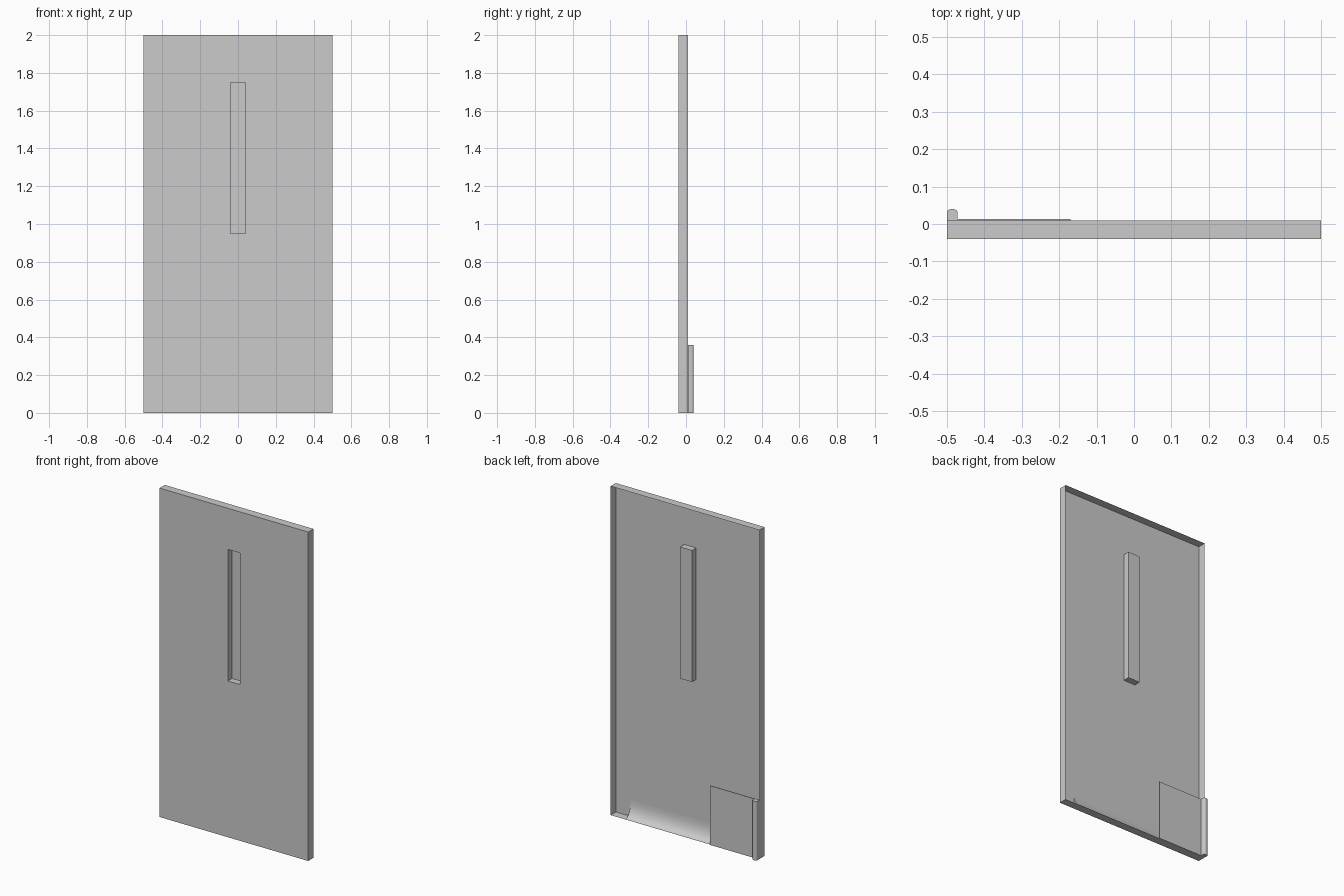
import bpy, bmesh, math

if "Cube" in bpy.data.objects:
    bpy.data.objects.remove(bpy.data.objects["Cube"])

FRONT, BACK = -0.04, 0.01


def make_object(name, bm):
    mesh = bpy.data.meshes.new(name)
    bm.normal_update()
    bm.to_mesh(mesh)
    bm.free()
    obj = bpy.data.objects.new(name, mesh)
    bpy.context.collection.objects.link(obj)
    return obj


def ring(bm, x, z0, z1, y):
    return [bm.verts.new(p) for p in ((-x, y, z0), (x, y, z0), (x, y, z1), (-x, y, z1))]


def bridge(bm, a, b):
    for i in range(4):
        j = (i + 1) % 4
        bm.faces.new((a[i], a[j], b[j], b[i]))


def extrude_profile(name, points, vector):
    bm = bmesh.new()
    a = [bm.verts.new(p) for p in points]
    b = [bm.verts.new([c + d for c, d in zip(p, vector)]) for p in points]
    bm.faces.new(a)
    bm.faces.new(b[::-1])
    for i in range(len(a)):
        j = (i + 1) % len(a)
        bm.faces.new((a[i], b[i], b[j], a[j]))
    bmesh.ops.recalc_face_normals(bm, faces=bm.faces)
    return make_object(name, bm)


# Thin shell panel, open at the back, with a recessed slot in its face
bm = bmesh.new()
rim = ring(bm, 0.5, 0, 2, BACK)
outer = ring(bm, 0.5, 0, 2, FRONT)
slot = ring(bm, 0.04, 0.95, 1.75, FRONT)
floor = ring(bm, 0.04, 0.95, 1.75, 0.0)
bridge(bm, rim, outer)
bridge(bm, outer, slot)
bridge(bm, slot, floor)
bm.faces.new(floor)
make_object("door_panel", bm)

# Curved fillet inside the bottom of the shell
depth, height, steps = BACK - FRONT, 0.1, 6
curve = []
for i in range(steps + 1):
    a = math.radians(90) * i / steps
    curve.append((-0.4, BACK - depth * math.sin(a), height * (1 - math.cos(a))))
fillet = extrude_profile("bottom_fillet", [(-0.4, FRONT + 0.001, 0.001)] +
                         [(x, max(y, FRONT + 0.001), z + 0.001) for x, y, z in curve],
                         (0.8, 0, 0))

# Thin plate on the back
extrude_profile("back_plate", [(-0.5, BACK, 0), (-0.17, BACK, 0),
                               (-0.17, 0.014, 0), (-0.5, 0.014, 0)], (0, 0, 0.36))

# Upright post with a rounded outer side
post = [(-0.5, BACK, 0), (-0.472, BACK, 0)]
for i in range(9):
    a = math.pi * i / 8
    post.append((-0.486 + 0.014 * math.cos(a), 0.032 + 0.008 * math.sin(a), 0))
post_obj = extrude_profile("corner_post", post, (0, 0, 0.36))

# Smooth the curved parts
for obj in (fillet, post_obj):
    bpy.ops.object.select_all(action='DESELECT')
    obj.select_set(True)
    bpy.context.view_layer.objects.active = obj
    bpy.ops.object.shade_smooth_by_angle(angle=math.radians(35))
